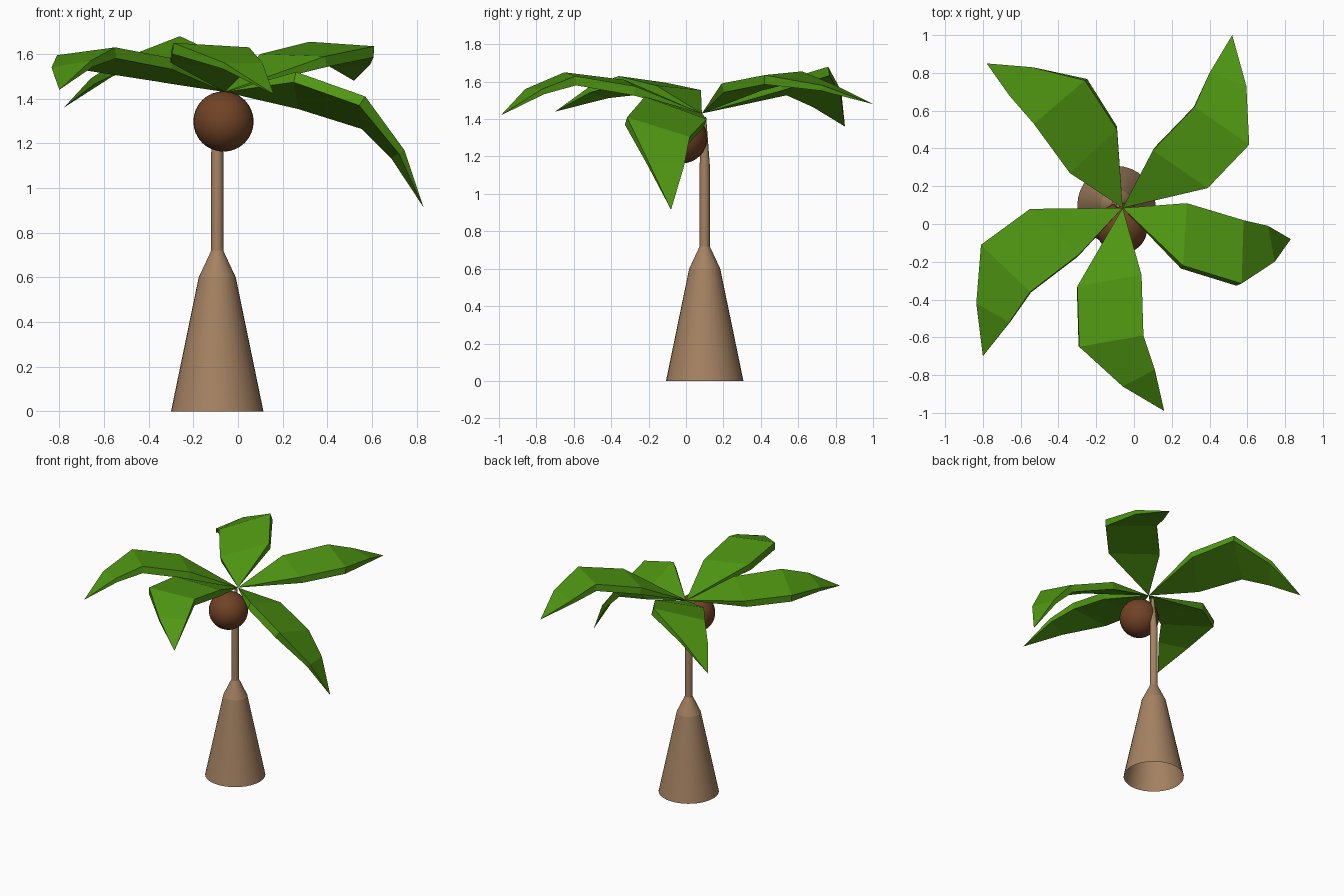
import bpy, bmesh, math
from mathutils import Vector

if "Cube" in bpy.data.objects:
    bpy.data.objects.remove(bpy.data.objects["Cube"])


def material(name, rgb):
    m = bpy.data.materials.new(name)
    m.diffuse_color = (*rgb, 1)
    m.use_nodes = True
    m.node_tree.nodes["Principled BSDF"].inputs["Base Color"].default_value = m.diffuse_color
    return m


BARK = material("bark_tan", (0.376, 0.223, 0.122))
HUSK = material("husk_brown", (0.165, 0.056, 0.019))
LEAF = material("leaf_green", (0.08, 0.31, 0.006))


def finish(bm, name, mat, smooth=False):
    bmesh.ops.recalc_face_normals(bm, faces=bm.faces)
    for f in bm.faces:
        f.smooth = smooth
    me = bpy.data.meshes.new(name)
    bm.to_mesh(me)
    bm.free()
    me.materials.append(mat)
    ob = bpy.data.objects.new(name, me)
    bpy.context.collection.objects.link(ob)
    return ob


# trunk: stacked rings (x, y, z, radius), open at the bottom
bm = bmesh.new()
N = 32
rings = []
for x, y, z, r in [(-.093, .1, 0, .207), (-.093, .1, .6, .083), (-.093, .1, .72, .027),
                   (-.093, .1, 1.16, .027), (-.085, .098, 1.41, .01)]:
    rings.append([bm.verts.new((x + r * math.cos(2 * math.pi * i / N),
                                y + r * math.sin(2 * math.pi * i / N), z)) for i in range(N)])
for a, b in zip(rings, rings[1:]):
    for i in range(N):
        j = (i + 1) % N
        bm.faces.new((a[i], a[j], b[j], b[i]))
bm.faces.new(rings[-1])
trunk = finish(bm, "trunk", BARK, True)
bpy.context.view_layer.objects.active = trunk
trunk.select_set(True)
bpy.ops.object.shade_smooth_by_angle(angle=math.radians(12))

# coconut
bm = bmesh.new()
bmesh.ops.create_uvsphere(bm, u_segments=32, v_segments=16, radius=.135)
bmesh.ops.translate(bm, verts=bm.verts, vec=(-.065, -.022, 1.298))
finish(bm, "coconut", HUSK, True)


# fronds: pointed flat-faced blades; three cross sections (left, right) and a tip
ROOT = Vector((-.06, .085, 1.43))
THICK = .05


def frond(name, sections, tip):
    bm = bmesh.new()
    tip = Vector(tip)
    secs = [(Vector(a), Vector(b)) for a, b in sections]
    mids = [ROOT] + [(a + b) / 2 for a, b in secs] + [tip]
    root, end = bm.verts.new(ROOT), bm.verts.new(tip)
    loops = []
    for i, (a, b) in enumerate(secs):
        n = (b - a).cross(mids[i + 2] - mids[i]).normalized()
        d = n * (THICK if n.z < 0 else -THICK) * (.6 if i == 2 else 1)
        loops.append([bm.verts.new(p) for p in (a, b, b + d, a + d)])
    for k in range(4):
        j = (k + 1) % 4
        bm.faces.new((root, loops[0][k], loops[0][j]))
        bm.faces.new((end, loops[-1][j], loops[-1][k]))
        for p, q in zip(loops, loops[1:]):
            bm.faces.new((p[k], q[k], q[j], p[j]))
    finish(bm, name, LEAF)


frond("frond_right", [((.28, .11, 1.40), (.26, -.22, 1.52)),
                      ((.58, .02, 1.305), (.57, -.315, 1.41)),
                      ((.71, -.01, 1.15), (.745, -.2, 1.17))], (.83, -.08, .915))
frond("frond_back_right", [((.10, .39, 1.60), (.39, .19, 1.59)),
                           ((.32, .62, 1.655), (.61, .42, 1.635)),
                           ((.40, .80, 1.58), (.595, .73, 1.58))], (.52, 1.0, 1.48))
frond("frond_back_left", [((-.34, .27, 1.52), (-.09, .50, 1.60)),
                          ((-.53, .53, 1.575), (-.26, .76, 1.68)),
                          ((-.66, .68, 1.49), (-.54, .83, 1.55))], (-.78, .85, 1.36))
frond("frond_front_left", [((-.29, -.16, 1.58), (-.55, .08, 1.555)),
                           ((-.55, -.36, 1.63), (-.81, -.11, 1.595)),
                           ((-.66, -.52, 1.57), (-.835, -.42, 1.54))], (-.80, -.70, 1.44))
frond("frond_front", [((.04, -.27, 1.575), (-.30, -.33, 1.61)),
                      ((.05, -.59, 1.63), (-.29, -.65, 1.65)),
                      ((.11, -.77, 1.56), (-.06, -.86, 1.56))], (.16, -.99, 1.42))
